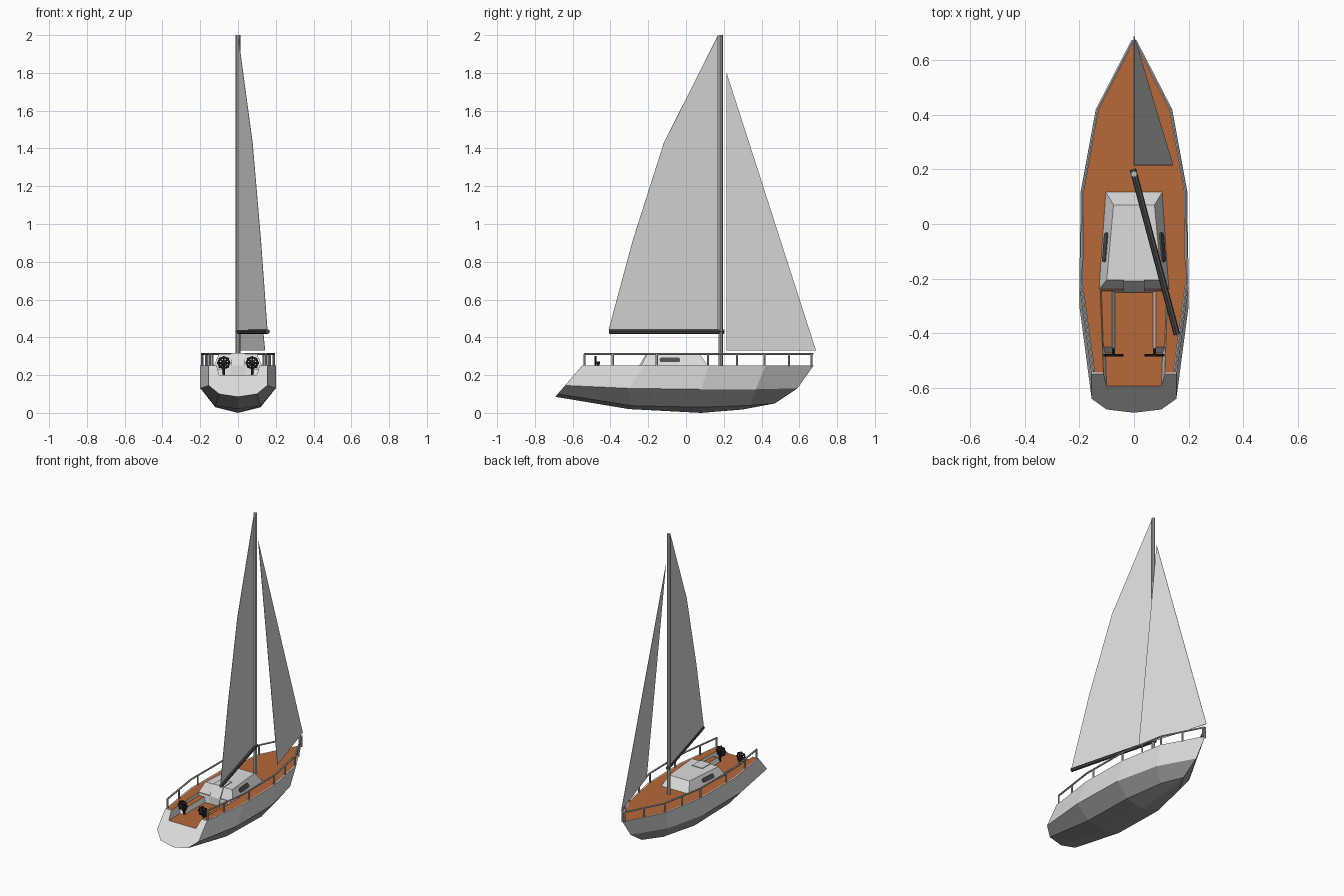
import bpy, bmesh, math
from mathutils import Vector

if "Cube" in bpy.data.objects:
    bpy.data.objects.remove(bpy.data.objects["Cube"])


def material(name, r, g, b):
    m = bpy.data.materials.new(name)
    m.diffuse_color = (r, g, b, 1)
    m.use_nodes = True
    m.node_tree.nodes["Principled BSDF"].inputs["Base Color"].default_value = m.diffuse_color
    return m


WHITE = material("white_paint", 0.72, 0.72, 0.72)
TEAK = material("teak_deck", 0.47, 0.14, 0.042)
KEEL = material("grey_bottom_paint", 0.3, 0.3, 0.3)
METAL = material("light_metal", 0.52, 0.52, 0.52)
DARK = material("dark_trim", 0.08, 0.08, 0.08)
BLACK = material("black_wheel", 0.02, 0.02, 0.02)


def finish(name, bm, mats):
    bmesh.ops.remove_doubles(bm, verts=bm.verts, dist=1e-5)
    bmesh.ops.recalc_face_normals(bm, faces=bm.faces)
    me = bpy.data.meshes.new(name)
    bm.to_mesh(me)
    bm.free()
    ob = bpy.data.objects.new(name, me)
    bpy.context.collection.objects.link(ob)
    for m in mats:
        me.materials.append(m)
    return ob


def loft(name, ring_a, ring_b, *mats):
    """Solid between two equal-sized loops of points."""
    bm = bmesh.new()
    a = [bm.verts.new(p) for p in ring_a]
    b = [bm.verts.new(p) for p in ring_b]
    bm.faces.new(a)
    bm.faces.new(b)
    for i in range(len(a)):
        j = (i + 1) % len(a)
        bm.faces.new((a[i], a[j], b[j], b[i]))
    return finish(name, bm, mats)


def rods(name, segments, r, mat, sides=8):
    """Straight round bars between pairs of points, joined in one object."""
    bm = bmesh.new()
    for p, q in segments:
        p, q = Vector(p), Vector(q)
        d = q - p
        mtx = d.to_track_quat('Z', 'Y').to_matrix().to_4x4()
        mtx.translation = (p + q) / 2
        bmesh.ops.create_cone(bm, cap_ends=True, segments=sides, radius1=r,
                              radius2=r, depth=d.length, matrix=mtx)
    return finish(name, bm, [mat])


def trapezoid(xa, ya, xb, yb, z):
    return [(-xa, ya, z), (xa, ya, z), (xb, yb, z), (-xb, yb, z)]


# Hull: half sections (deck edge, chine, bilge, keel) from stern to bow
half = [
    [(.155, -.55, .25), (.155, -.64, .145), (.1, -.679, .1), (0, -.691, .085)],
    [(.2, -.22, .25), (.2, -.3, .13), (.12, -.29, .038), (0, -.3, .02)],
    [(.195, .12, .25), (.195, .08, .125), (.12, .08, .03), (0, .08, 0)],
    [(.14, .42, .25), (.13, .37, .125), (.07, .34, .04), (0, .3, .018)],
    [(0, .675, .25), (0, .59, .13), (0, .47, .05), (0, .47, .05)],
]
bm = bmesh.new()
rings = [[bm.verts.new(p) for p in h] +
         [bm.verts.new((-x, y, z)) for x, y, z in reversed(h[:3])] for h in half]
for a, b in zip(rings, rings[1:]):
    for i in range(6):
        # bottom paint on every strip below the chine
        f = bm.faces.new((a[i], a[i + 1], b[i + 1], b[i]))
        f.material_index = 2 if 0 < i < 5 else 0
bm.faces.new(rings[0])
bm.faces.new([r[0] for r in rings] + [r[6] for r in reversed(rings)])
bmesh.ops.remove_doubles(bm, verts=bm.verts, dist=1e-5)
bmesh.ops.dissolve_degenerate(bm, edges=bm.edges, dist=1e-5)
bmesh.ops.recalc_face_normals(bm, faces=bm.faces)
deck = [f for f in bm.faces if f.normal.z > .9]
bmesh.ops.inset_individual(bm, faces=deck, thickness=.008)
for f in deck:
    f.material_index = 1
hull = finish("hull", bm, [WHITE, TEAK, KEEL])

# Cockpit well, open through the transom, with a teak floor
cutter = loft("cockpit_cutter", trapezoid(.095, -.75, .112, -.25, .2),
              trapezoid(.115, -.75, .135, -.235, .3), WHITE, TEAK)
for f in cutter.data.polygons:
    f.material_index = 1 if f.normal.z < -.9 else 0
cutter.hide_render = True
cutter.hide_set(True)
cut = hull.modifiers.new("cockpit", 'BOOLEAN')
cut.operation = 'DIFFERENCE'
cut.solver = 'EXACT'
cut.object = cutter

# Cockpit benches, teak on top
for side, s in (("left", -1), ("right", 1)):
    bench = loft(side + "_bench",
                 [(s * x, y, .195) for x, y in ((.068, -.235), (.068, -.475), (.112, -.475), (.122, -.235))],
                 [(s * x, y, .232) for x, y in ((.08, -.235), (.08, -.45), (.112, -.45), (.12, -.235))],
                 WHITE, TEAK)
    for f in bench.data.polygons:
        f.material_index = 1 if f.normal.z > .9 else 0

# Cabin and companionway hatch
loft("cabin", trapezoid(.13, -.24, .105, .12, .245),
     trapezoid(.1, -.205, .075, .07, .313), WHITE)
hatch = [(-.12, .308), (-.12, .317), (-.208, .317), (-.248, .25), (-.25, .2), (-.2, .2)]
loft("hatch", [(-.038, y, z) for y, z in hatch], [(.038, y, z) for y, z in hatch], WHITE)


# Cabin windows: thin rounded plates lying on the sloped cabin sides
def cabin_x(y, z):
    t = (z - .25) / .065
    return (.13 - (y + .24) * .0694) * (1 - t) + (.1 - (y + .205) * .0909) * t


outline = []
for i in range(12):
    a = 2 * math.pi * (i + .5) / 12
    outline.append((-.085 + math.copysign(.042, math.cos(a)) + .013 * math.cos(a),
                    .281 + .013 * math.sin(a)))
for side, s in (("left", -1), ("right", 1)):
    loft(side + "_window",
         [(s * (cabin_x(y, z) - .004), y, z) for y, z in outline],
         [(s * (cabin_x(y, z) + .003), y, z) for y, z in outline], DARK)

# Guard rails with posts, following the deck edge
path = [Vector(p) for p in ((.148, -.54), (.192, -.22), (.188, .12), (.134, .42), (.004, .672))]


def edge_point(y, z):
    for p, q in zip(path, path[1:]):
        if p.y <= y <= q.y:
            v = p.lerp(q, (y - p.y) / (q.y - p.y))
            return Vector((v.x, v.y, z))
    return Vector((*path[-1], z))


for side, s in (("left", -1), ("right", 1)):
    segs = [((*p, .312), (*q, .312)) for p, q in zip(path, path[1:])]
    segs += [(edge_point(y, .245), edge_point(y, .312))
             for y in (-.537, -.388, -.155, .116, .27, .415, .545, .665)]
    segs = [((s * p[0], p[1], p[2]), (s * q[0], q[1], q[2])) for p, q in segs]
    rods(side + "_guard_rail", segs, .006, METAL, 6)

# Twin steering wheels on pedestals
for side, s in (("left", -1), ("right", 1)):
    cx, cy, cz = s * .075, -.48, .265
    ring = [Vector((cx + .03 * math.cos(k * math.pi / 4), cy,
                    cz + .03 * math.sin(k * math.pi / 4))) for k in range(8)]
    hub = Vector((cx, cy, cz))
    segs = [(ring[k], ring[(k + 1) % 8]) for k in range(8)]
    segs += [(hub, hub + (ring[k] - hub) * 1.2) for k in range(8)]
    rods(side + "_wheel", segs, .005, BLACK, 6)
    rods(side + "_pedestal", [((cx, -.465, .195), (cx, -.465, .265)),
                              ((cx, -.455, .265), (cx, -.485, .265))], .007, BLACK, 6)

# Mast and boom
rods("mast", [((0, .183, .245), (0, .183, 2))], .012, METAL)
rods("boom", [((-.004, .2, .43), (.157, -.405, .43))], .012, DARK)


# Sails: thin flat sheets
def sail(name, pts):
    bm = bmesh.new()
    bm.faces.new([bm.verts.new(p) for p in pts])
    ob = finish(name, bm, [WHITE])
    mod = ob.modifiers.new("cloth", 'SOLIDIFY')
    mod.thickness = .002
    mod.offset = 0


main = [(.17, 2), (.17, .438), (-.41, .438), (-.28, .92), (-.2, 1.17), (-.117, 1.43)]
sail("main_sail", [((.17 - y) * .268, y, z) for y, z in main])
sail("head_sail", [(0, .215, 1.8), (.143, .215, .33), (0, .688, .33)])
